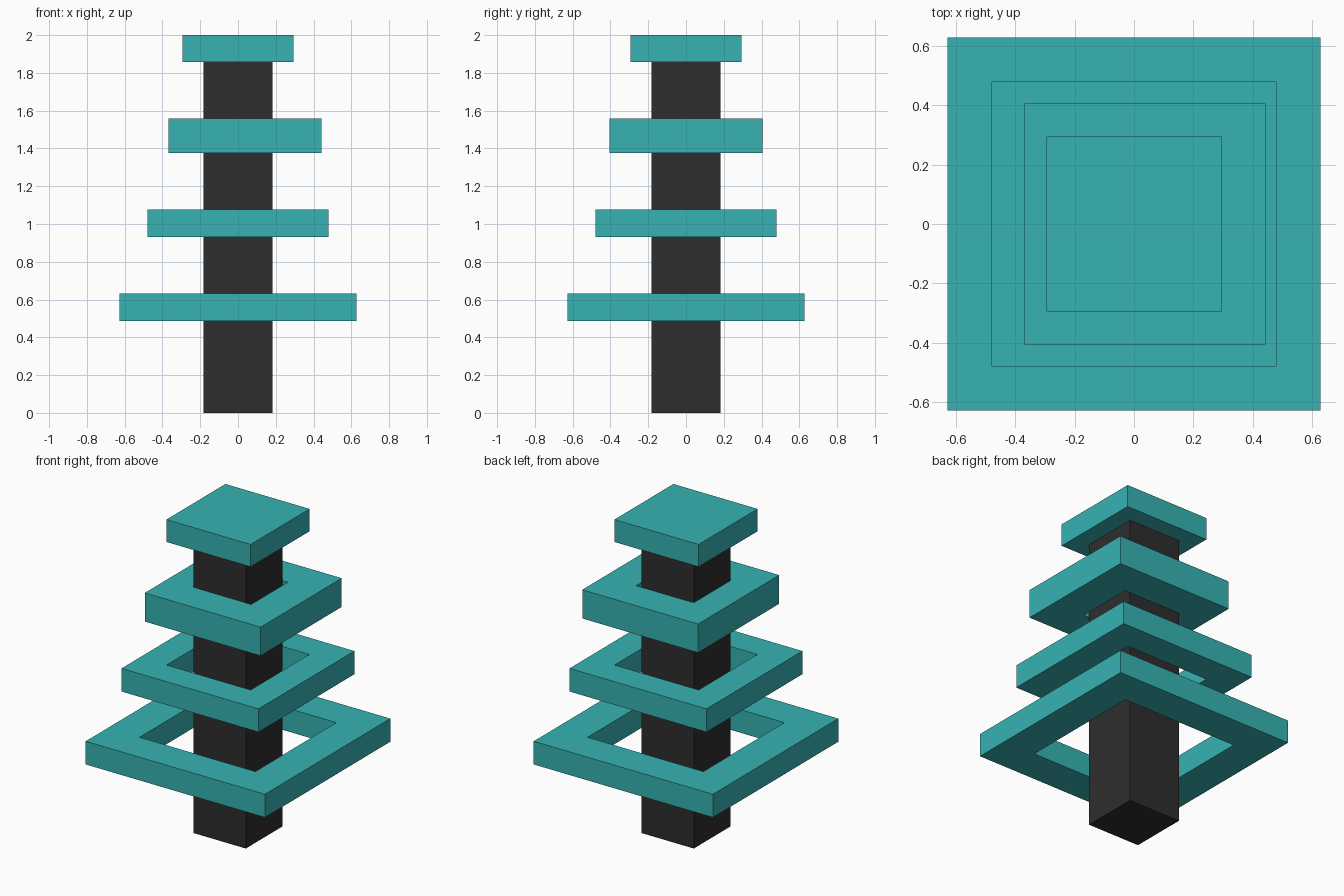
import bpy
import bmesh

cube = bpy.data.objects.get("Cube")
if cube:
    bpy.data.objects.remove(cube, do_unlink=True)


def make_material(name, rgb):
    mat = bpy.data.materials.new(name)
    mat.use_nodes = True
    colour = (*rgb, 1.0)
    mat.diffuse_color = colour
    mat.node_tree.nodes["Principled BSDF"].inputs["Base Color"].default_value = colour
    return mat


teal = make_material("teal", (0.038, 0.450, 0.450))
charcoal = make_material("charcoal", (0.027, 0.027, 0.027))


def add_object(name, bm, mat):
    bmesh.ops.recalc_face_normals(bm, faces=bm.faces)
    mesh = bpy.data.meshes.new(name)
    bm.to_mesh(mesh)
    bm.free()
    mesh.materials.append(mat)
    obj = bpy.data.objects.new(name, mesh)
    bpy.context.collection.objects.link(obj)
    return obj


def square_block(name, half, z0, z1, mat):
    """Solid square block between two heights."""
    bm = bmesh.new()
    bmesh.ops.create_cube(bm, size=1.0)
    bmesh.ops.scale(bm, vec=(2 * half, 2 * half, z1 - z0), verts=bm.verts)
    bmesh.ops.translate(bm, vec=(0, 0, (z0 + z1) / 2), verts=bm.verts)
    return add_object(name, bm, mat)


def square_ring(name, outer, inner, z0, z1, mat, x=0.0):
    """Square frame with a square opening, shifted along x."""
    bm = bmesh.new()
    corners = [(-1, -1), (1, -1), (1, 1), (-1, 1)]
    loops = [[bm.verts.new((x + r * cx, r * cy, z)) for cx, cy in corners]
             for r, z in ((outer, z0), (outer, z1), (inner, z1), (inner, z0))]
    for k in range(4):
        a, b = loops[k], loops[(k + 1) % 4]
        for i in range(4):
            j = (i + 1) % 4
            bm.faces.new((a[i], a[j], b[j], b[i]))
    return add_object(name, bm, mat)


# Central post
square_block("post", 0.183, 0.0, 1.86, charcoal)

# Floating frames, from the widest upwards
square_ring("lower_ring", 0.628, 0.406, 0.486, 0.633, teal)
square_ring("middle_ring", 0.48, 0.295, 0.931, 1.078, teal)
square_ring("upper_ring", 0.406, 0.184, 1.376, 1.558, teal, x=0.037)

# Solid cap
square_block("top_cap", 0.295, 1.858, 2.0, teal)
